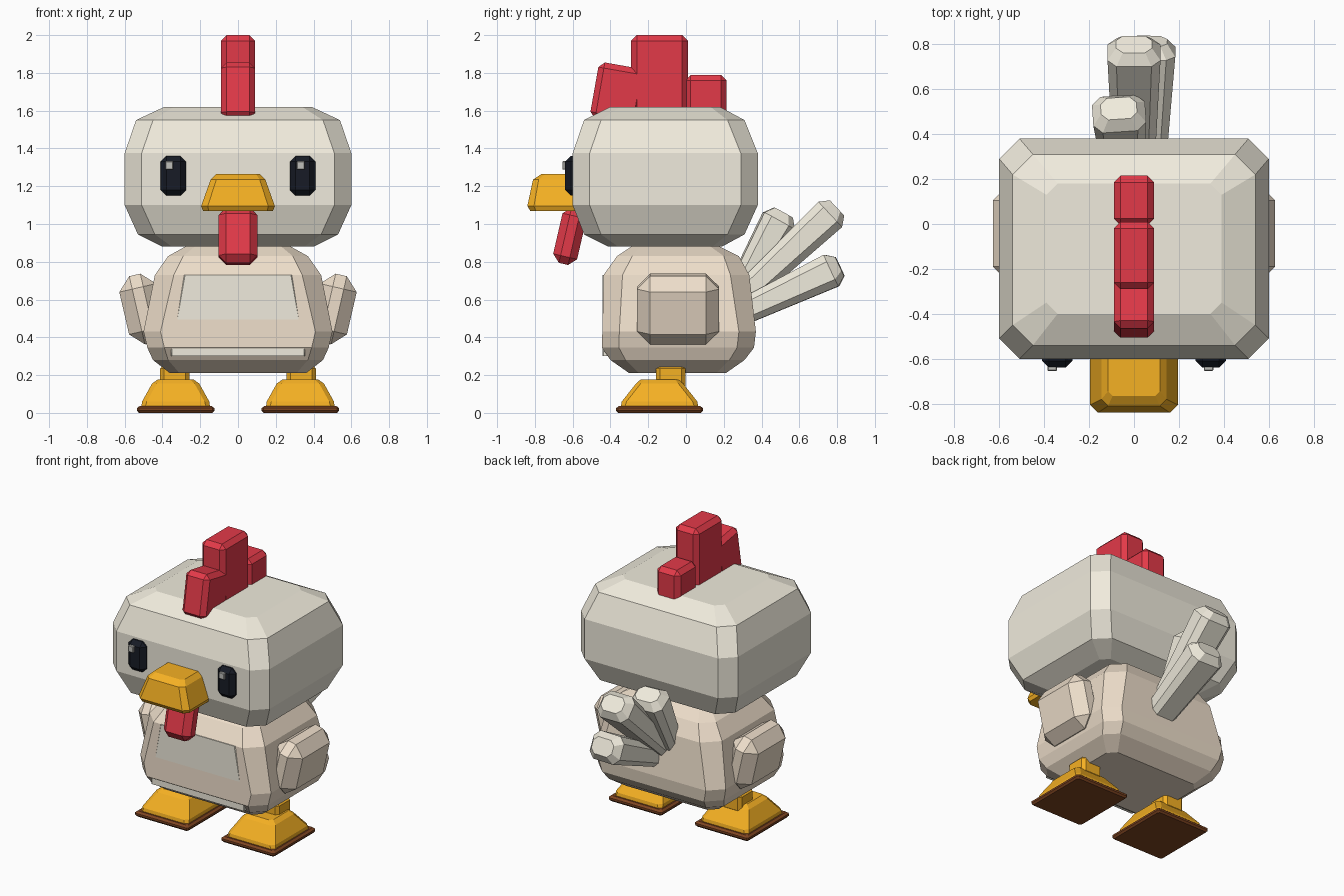
import bpy, bmesh, math
from mathutils import Matrix, Vector, Euler


def paint(name, r, g, b):
    # sRGB 0-255 to linear viewport colour
    m = bpy.data.materials.new(name)
    m.diffuse_color = [(c / 255) ** 2.2 for c in (r, g, b)] + [1]
    return m


CREAM = paint("cream", 240, 235, 220)
TAN = paint("tan", 237, 221, 201)
RED = paint("red", 226, 60, 74)
YELLOW = paint("yellow", 245, 175, 40)
BROWN = paint("brown", 125, 70, 38)
BLACK = paint("black", 29, 33, 42)
GREY = paint("glint", 190, 190, 185)


def finish(name, bm, mat, matrix):
    bm.transform(matrix)
    bmesh.ops.recalc_face_normals(bm, faces=bm.faces)
    me = bpy.data.meshes.new(name)
    bm.to_mesh(me)
    bm.free()
    me.materials.append(mat)
    ob = bpy.data.objects.new(name, me)
    bpy.context.collection.objects.link(ob)
    return ob


def loft(name, rings, mat, matrix=Matrix()):
    """Stack of corner-cut rectangles: (z, half width, y front, y back, corner cut)."""
    bm = bmesh.new()
    loops = []
    for z, h, a, b, c in rings:
        pts = [(h - c, a), (h, a + c), (h, b - c), (h - c, b),
               (c - h, b), (-h, b - c), (-h, a + c), (c - h, a)]
        loops.append([bm.verts.new((x, y, z)) for x, y in pts])
    for lo, hi in zip(loops, loops[1:]):
        for i in range(8):
            j = (i + 1) % 8
            bm.faces.new((lo[i], lo[j], hi[j], hi[i]))
    bm.faces.new(loops[0][::-1])
    bm.faces.new(loops[-1])
    return finish(name, bm, mat, matrix)


def block(name, size, loc, bevel, mat, rot=(0, 0, 0)):
    """Box with a single flat bevel."""
    bm = bmesh.new()
    bmesh.ops.create_cube(bm, size=1)
    bmesh.ops.scale(bm, vec=size, verts=bm.verts)
    bmesh.ops.bevel(bm, geom=bm.edges[:], offset=bevel, segments=1,
                    affect='EDGES', clamp_overlap=True)
    r = Euler([math.radians(a) for a in rot]).to_matrix().to_4x4()
    return finish(name, bm, mat, Matrix.Translation(loc) @ r)


# Head and body
loft("head", [(0.88, 0.40, -0.41, 0.19, 0.05), (0.945, 0.53, -0.54, 0.31, 0.09),
              (1.10, 0.60, -0.60, 0.38, 0.09), (1.375, 0.60, -0.60, 0.38, 0.09),
              (1.55, 0.54, -0.54, 0.31, 0.09), (1.62, 0.39, -0.40, 0.18, 0.05)], CREAM)
loft("body", [(0.21, 0.36, -0.30, 0.21, 0.05), (0.28, 0.45, -0.40, 0.31, 0.08),
              (0.345, 0.48, -0.445, 0.36, 0.09), (0.43, 0.50, -0.443, 0.37, 0.09),
              (0.73, 0.44, -0.436, 0.335, 0.10), (0.83, 0.37, -0.365, 0.28, 0.08),
              (0.88, 0.28, -0.29, 0.18, 0.05)], TAN)

# Thin belly plate, mostly sunk into the body front
loft("belly_panel", [(0.30, 0.355, -0.4415, -0.37, 0.005),
                     (0.335, 0.355, -0.4415, -0.37, 0.005),
                     (0.73, 0.285, -0.4415, -0.37, 0.005)], CREAM)

# Comb and wattle
block("comb_middle", (0.18, 0.30, 0.45), (0, -0.14, 1.775), 0.03, RED)
block("comb_back", (0.18, 0.22, 0.24), (0, 0.105, 1.67), 0.03, RED)
block("comb_front", (0.18, 0.26, 0.30), (0, -0.357, 1.69), 0.03, RED, (-10, 0, 0))
block("wattle", (0.205, 0.13, 0.30), (0, -0.615, 0.935), 0.04, RED, (-13, 0, 0))

# Beak
loft("beak", [(1.07, 0.185, -0.825, -0.50, 0.03), (1.095, 0.195, -0.84, -0.50, 0.035),
              (1.235, 0.145, -0.81, -0.50, 0.03), (1.265, 0.115, -0.765, -0.50, 0.02)], YELLOW)

# Paired parts
for side, s in (("right", 1), ("left", -1)):
    block(side + "_eye", (0.135, 0.08, 0.21), (s * 0.342, -0.60, 1.255), 0.03, BLACK)
    block(side + "_eye_glint", (0.042, 0.03, 0.045),
          (0.332 if s > 0 else -0.364, -0.64, 1.31), 0.004, GREY)
    block(side + "_wing", (0.20, 0.435, 0.37), (s * 0.505, -0.042, 0.55), 0.07, TAN,
          (0, s * 13, 0))
    at = Matrix.Translation((s * 0.33, -0.14, 0))
    loft(side + "_sole", [(0, 0.195, -0.22, 0.22, 0.01), (0.012, 0.205, -0.23, 0.23, 0.01),
                          (0.025, 0.205, -0.23, 0.23, 0.01),
                          (0.037, 0.19, -0.215, 0.215, 0.01)], BROWN, at)
    loft(side + "_foot", [(0.03, 0.182, -0.205, 0.205, 0.02),
                          (0.06, 0.178, -0.20, 0.20, 0.025),
                          (0.155, 0.125, -0.125, 0.125, 0.025),
                          (0.177, 0.095, -0.10, 0.10, 0.02)], YELLOW, at)
    block(side + "_ankle", (0.155, 0.155, 0.13), (s * 0.335, -0.08, 0.19), 0.02, YELLOW)

# Tail feathers: base point, tip point
feathers = {"upper": ((-0.05, 0.25, 0.58), (-0.068, 0.515, 1.06)),
            "middle": ((0, 0.25, 0.57), (0, 0.80, 1.085)),
            "lower": ((0.05, 0.25, 0.51), (0.068, 0.815, 0.775))}
for name, (a, b) in feathers.items():
    a, b = Vector(a), Vector(b)
    d = b - a
    n = d.length
    m = Matrix.Translation(a) @ d.to_track_quat('Z', 'Y').to_matrix().to_4x4()
    loft(name + "_tail_feather", [(0, 0.09, -0.065, 0.065, 0.03),
                                  (n - 0.05, 0.118, -0.092, 0.092, 0.04),
                                  (n, 0.08, -0.055, 0.055, 0.03)], CREAM, m)
